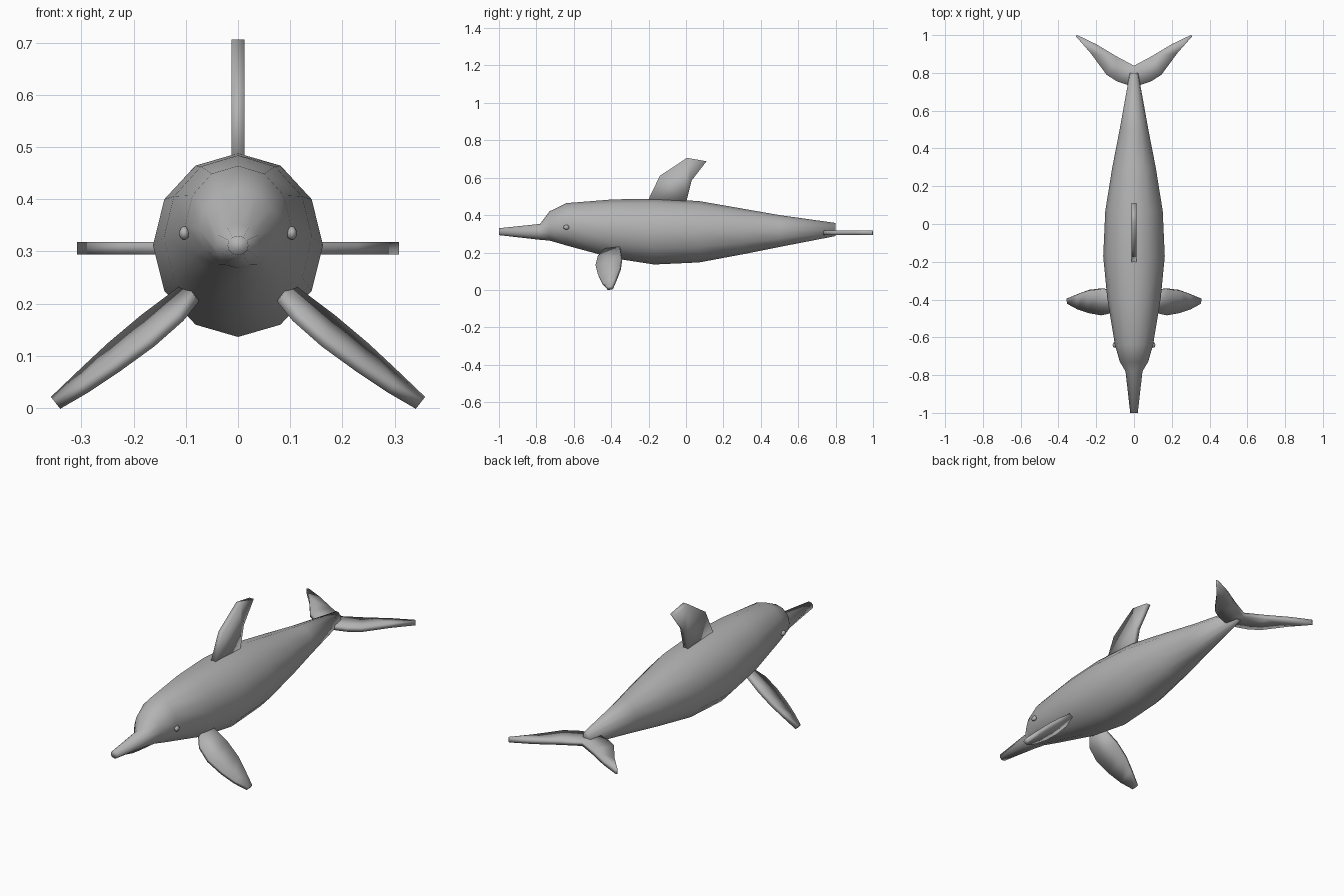
import bpy, bmesh, math
from mathutils import Vector

cube = bpy.data.objects.get("Cube")
if cube:
    bpy.data.objects.remove(cube, do_unlink=True)

GREY = (0.45, 0.45, 0.45, 1)
skin = bpy.data.materials.new("skin grey")
skin.use_nodes = True
skin.diffuse_color = GREY
skin.node_tree.nodes["Principled BSDF"].inputs["Base Color"].default_value = GREY


def finish(bm, name):
    """Turn a bmesh into a smooth shaded, coloured object."""
    bmesh.ops.recalc_face_normals(bm, faces=bm.faces)
    for face in bm.faces:
        face.smooth = True
    mesh = bpy.data.meshes.new(name)
    bm.to_mesh(mesh)
    bm.free()
    mesh.materials.append(skin)
    obj = bpy.data.objects.new(name, mesh)
    bpy.context.collection.objects.link(obj)
    return obj


def plate(name, outline, origin, u_dir, v_dir, thickness):
    """Extrude a flat outline, centred on its own plane."""
    u_dir, v_dir = Vector(u_dir), Vector(v_dir)
    normal = u_dir.cross(v_dir).normalized() * thickness / 2
    bm = bmesh.new()
    sides = [[bm.verts.new(Vector(origin) + u_dir * u + v_dir * v + normal * s)
              for u, v in outline] for s in (-1, 1)]
    for side in sides:
        bm.faces.new(side)
    n = len(outline)
    for i in range(n):
        j = (i + 1) % n
        bm.faces.new((sides[0][i], sides[0][j], sides[1][j], sides[1][i]))
    bmesh.ops.triangulate(bm, faces=[f for f in bm.faces if len(f.verts) > 4])
    return finish(bm, name)


# Body: twelve-sided rings as (y, half width, bottom, top)
SIDES = 12
rings = [
    (-1.00, 0.020, 0.293, 0.330),
    (-0.78, 0.045, 0.268, 0.353),
    (-0.73, 0.075, 0.264, 0.420),
    (-0.64, 0.101, 0.238, 0.464),
    (-0.39, 0.142, 0.170, 0.484),
    (-0.17, 0.163, 0.136, 0.488),
    (0.07, 0.152, 0.147, 0.475),
    (0.30, 0.115, 0.190, 0.435),
    (0.50, 0.076, 0.230, 0.400),
    (0.80, 0.022, 0.288, 0.358),
]
bm = bmesh.new()
loops = []
for y, half, low, high in rings:
    loop = []
    for i in range(SIDES):
        a = math.tau * i / SIDES
        loop.append(bm.verts.new((half * math.sin(a), y,
                                  (low + high) / 2 + (high - low) / 2 * math.cos(a))))
    loops.append(loop)
for a, b in zip(loops, loops[1:]):
    for i in range(SIDES):
        j = (i + 1) % SIDES
        bm.faces.new((a[i], a[j], b[j], b[i]))
bm.faces.new(loops[0])
bm.faces.new(loops[-1])
finish(bm, "body")

# Dorsal fin, sunk slightly into the back
plate("dorsal_fin",
      [(-0.205, 0.475), (-0.14, 0.61), (0.005, 0.706), (0.11, 0.688),
       (0.03, 0.585), (0.0, 0.465)],
      (0, 0, 0), (0, 1, 0), (0, 0, 1), 0.025)

# Tail flukes, one mirrored outline
half = [(0.04, 0.738), (0.09, 0.755), (0.145, 0.79), (0.23, 0.905), (0.309, 0.995),
        (0.300, 1.0), (0.20, 0.952), (0.095, 0.889)]
outline = [(0, 0.73)] + half + [(0, 0.838)] + [(-x, y) for x, y in reversed(half)]
plate("tail_flukes", outline, (0, 0, 0.306), (1, 0, 0), (0, 1, 0), 0.024)

# Flippers and eyes on both sides
flipper = [(0, -0.015), (0.06, -0.045), (0.13, -0.066), (0.215, -0.079), (0.29, -0.066),
           (0.335, -0.03), (0.345, 0.02), (0.325, 0.055), (0.235, 0.064),
           (0.15, 0.056), (0.08, 0.037), (0, 0.012)]
twist = math.radians(17)
slope = math.radians(38.5)
for side, word in ((1, "left"), (-1, "right")):
    span = (-side * math.cos(slope), 0, math.sin(slope))
    chord = (side * math.sin(slope) * math.sin(twist), math.cos(twist),
             math.cos(slope) * math.sin(twist))
    plate(word + "_flipper", flipper, (side * 0.35, -0.405, 0.010), span, chord, 0.022)

    bm = bmesh.new()
    bmesh.ops.create_uvsphere(bm, u_segments=12, v_segments=8, radius=1)
    bmesh.ops.scale(bm, vec=(0.010, 0.015, 0.013), verts=bm.verts)
    bmesh.ops.translate(bm, vec=(side * 0.103, -0.64, 0.335), verts=bm.verts)
    finish(bm, word + "_eye")
